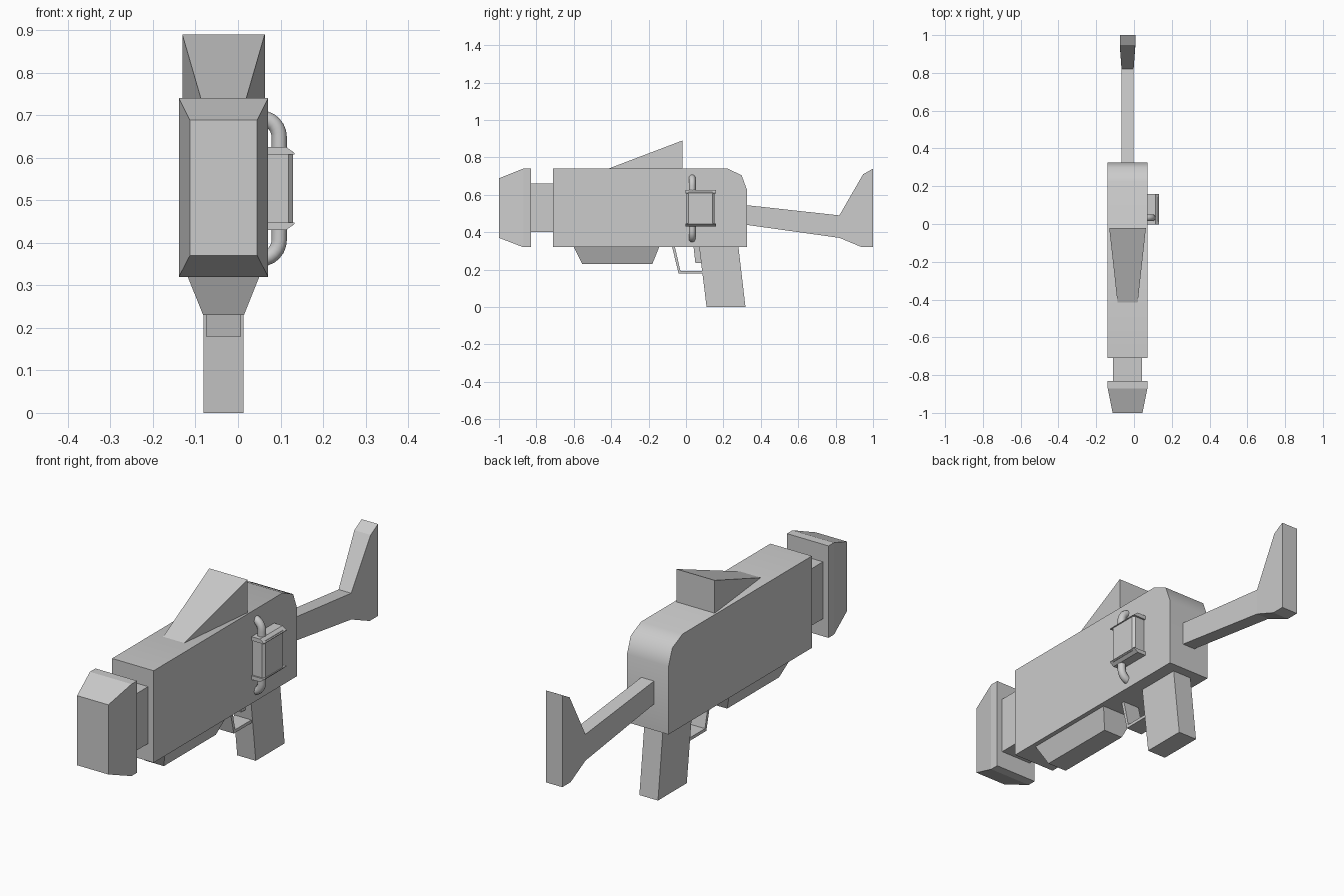
import bpy, bmesh, math
from mathutils import Vector

if "Cube" in bpy.data.objects:
    bpy.data.objects.remove(bpy.data.objects["Cube"])

CX = -0.034  # centre plane of the weapon
grey = bpy.data.materials.new("plain_grey")
grey.diffuse_color = (0.6, 0.6, 0.6, 1)
grey.use_nodes = True
grey.node_tree.nodes["Principled BSDF"].inputs["Base Color"].default_value = grey.diffuse_color


def finish(name, bm, smooth=None):
    bmesh.ops.recalc_face_normals(bm, faces=bm.faces[:])
    me = bpy.data.meshes.new(name)
    bm.to_mesh(me)
    bm.free()
    me.materials.append(grey)
    ob = bpy.data.objects.new(name, me)
    bpy.context.collection.objects.link(ob)
    if smooth:
        bpy.ops.object.select_all(action='DESELECT')
        ob.select_set(True)
        bpy.context.view_layer.objects.active = ob
        bpy.ops.object.shade_smooth_by_angle(angle=math.radians(smooth))
    return ob


def slab(name, profile, half, cx=CX, smooth=None):
    """Side profile of (y, z) points given thickness across x; half may be per point."""
    bm = bmesh.new()
    h = half if isinstance(half, list) else [half] * len(profile)
    l = [bm.verts.new((cx - w, y, z)) for (y, z), w in zip(profile, h)]
    r = [bm.verts.new((cx + w, y, z)) for (y, z), w in zip(profile, h)]
    n = len(profile)
    bm.faces.new(l)
    bm.faces.new(r[::-1])
    for i in range(n):
        j = (i + 1) % n
        bm.faces.new((l[i], r[i], r[j], l[j]))
    return finish(name, bm, smooth)


def loft(name, rings, smooth=None):
    """Bridge equal-length rings of points and close both ends."""
    bm = bmesh.new()
    rs = [[bm.verts.new(p) for p in ring] for ring in rings]
    n = len(rs[0])
    for a, b in zip(rs, rs[1:]):
        for i in range(n):
            j = (i + 1) % n
            bm.faces.new((a[i], a[j], b[j], b[i]))
    bm.faces.new(rs[0][::-1])
    bm.faces.new(rs[-1])
    return finish(name, bm, smooth)


def rect_y(y, w, z0, z1):
    return [(CX - w, y, z0), (CX + w, y, z0), (CX + w, y, z1), (CX - w, y, z1)]


def rect_z(z, x0, x1, y0, y1):
    return [(x0, y0, z), (x1, y0, z), (x1, y1, z), (x0, y1, z)]


# Main body with rounded rear top
slab("body", [(-0.71, 0.32), (0.325, 0.32), (0.325, 0.63), (0.297, 0.705),
              (0.222, 0.74), (-0.71, 0.74)], 0.105, smooth=50)

# Muzzle block and its neck
loft("muzzle", [rect_y(-1.0, 0.079, 0.37, 0.688), rect_y(-0.87, 0.105, 0.32, 0.74),
                rect_y(-0.83, 0.105, 0.32, 0.74)])
loft("muzzle_neck", [rect_y(-0.84, 0.077, 0.40, 0.66), rect_y(-0.70, 0.077, 0.40, 0.66)])

# Sight wedge: narrow at the front, wide at the rear
slab("sight_wedge", [(-0.42, 0.738), (-0.02, 0.738), (-0.02, 0.89)], [0.053, 0.097, 0.097])

# Tapered fore-end under the body
loft("fore_end", [rect_z(0.23, CX - 0.048, CX + 0.048, -0.555, -0.18),
                  rect_z(0.322, CX - 0.085, CX + 0.085, -0.60, -0.143)])

# Stock arm and flared butt
slab("stock_arm", [(0.32, 0.44), (0.82, 0.37), (0.82, 0.49), (0.32, 0.545)], 0.032)
slab("stock_butt", [(0.82, 0.37), (0.94, 0.32), (1.0, 0.32), (1.0, 0.74),
                    (0.947, 0.71), (0.82, 0.49)],
     [0.032, 0.041, 0.041, 0.041, 0.041, 0.032])

# Grip, trigger and trigger guard
slab("grip", [(0.11, 0.0), (0.318, 0.0), (0.28, 0.325), (0.07, 0.325)], 0.047)
slab("trigger", [(0.05, 0.235), (0.085, 0.235), (0.075, 0.325), (0.04, 0.325)], 0.015)
slab("trigger_guard", [(-0.075, 0.325), (-0.04, 0.18), (0.095, 0.18), (0.095, 0.194),
                       (-0.03, 0.194), (-0.06, 0.325)], 0.041)

# Side canister: chamfered box with two sloped caps
x0, x1, y0, y1, c = 0.06, 0.129, 0.004, 0.152, 0.01
section = [(x0, y0), (x1 - c, y0), (x1, y0 + c), (x1, y1 - c), (x1 - c, y1), (x0, y1)]
loft("canister", [[(x, y, z) for x, y in section] for z in (0.44, 0.615)])
for name, s in (("canister_cap_top", 1), ("canister_cap_bottom", -1)):
    zc = 0.5275
    loft(name, [rect_z(zc + s * 0.080, 0.06, 0.133, -0.003, 0.160),
                rect_z(zc + s * 0.083, 0.06, 0.133, -0.003, 0.160),
                rect_z(zc + s * 0.098, 0.06, 0.113, -0.003, 0.160)])

# Curved pipes joining the canister to the body
for name, s in (("pipe_top", 1), ("pipe_bottom", -1)):
    rings = []
    for k in range(8):
        a = math.radians(90 * max(0, k - 1) / 6)
        centre = Vector((0.055 + 0.042 * math.cos(a), 0.033,
                         0.5275 + s * ((0.085 if k == 0 else 0.11) + 0.045 * math.sin(a) + (0.01 if k else 0))))
        out = Vector((math.cos(a), 0, s * math.sin(a)))
        rings.append([centre + 0.018 * (math.cos(t) * out + math.sin(t) * Vector((0, 1, 0)))
                      for t in (2 * math.pi * i / 12 for i in range(12))])
    loft(name, rings, smooth=40)
